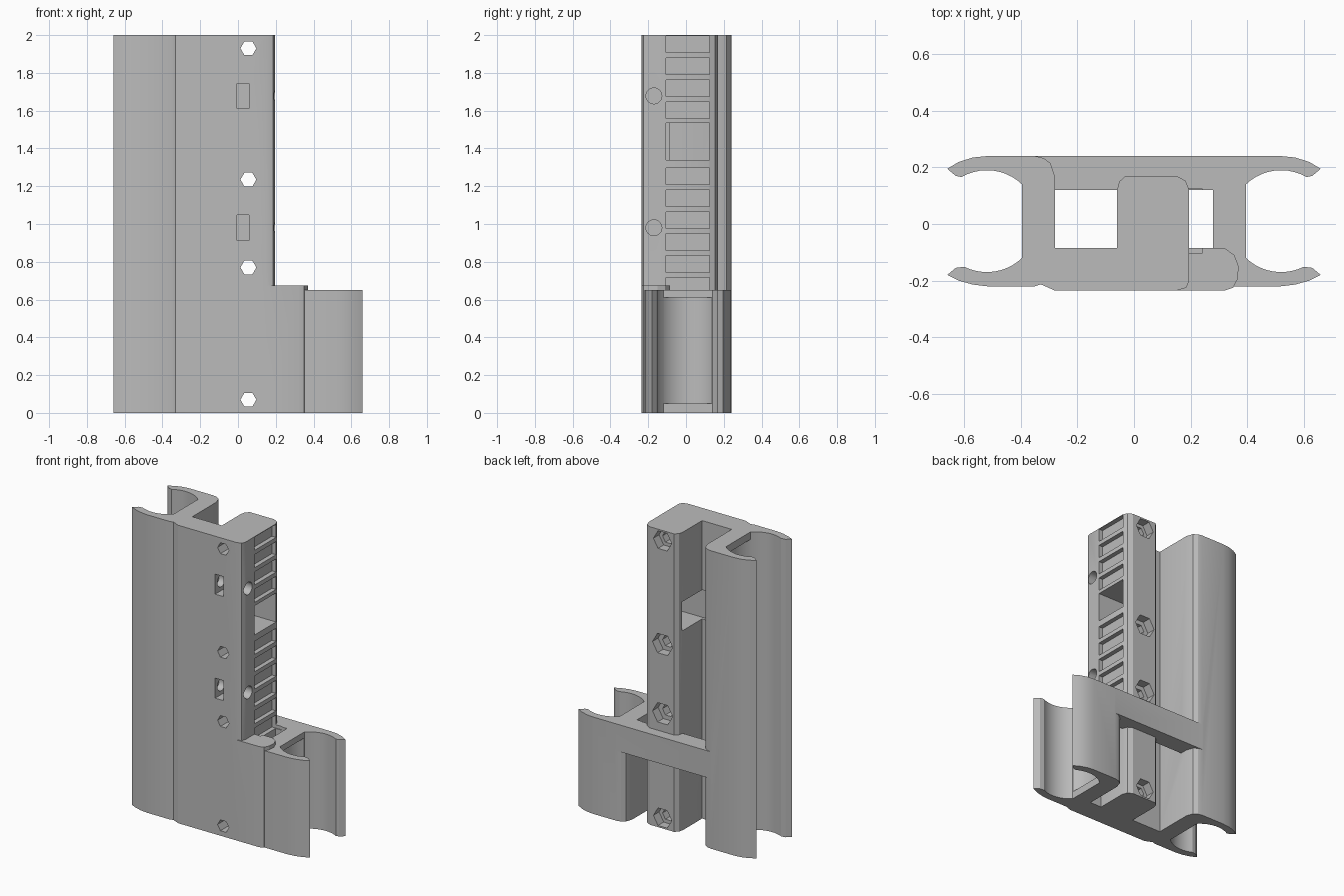
import bpy, bmesh, math
from mathutils import Vector

if "Cube" in bpy.data.objects:
    bpy.data.objects.remove(bpy.data.objects["Cube"])

grey = bpy.data.materials.new("plain grey")
grey.diffuse_color = (0.5, 0.5, 0.5, 1)
grey.use_nodes = True
grey.node_tree.nodes["Principled BSDF"].inputs["Base Color"].default_value = grey.diffuse_color


def prism(name, pts, base, along):
    """Closed solid: a polygon of 3D points pushed along a vector."""
    bm = bmesh.new()
    face = bm.faces.new([bm.verts.new(Vector(p) + Vector(base)) for p in pts])
    ext = bmesh.ops.extrude_face_region(bm, geom=[face])
    new = [v for v in ext["geom"] if isinstance(v, bmesh.types.BMVert)]
    bmesh.ops.translate(bm, verts=new, vec=along)
    bmesh.ops.recalc_face_normals(bm, faces=bm.faces)
    mesh = bpy.data.meshes.new(name)
    bm.to_mesh(mesh)
    bm.free()
    mesh.materials.append(grey)
    ob = bpy.data.objects.new(name, mesh)
    bpy.context.collection.objects.link(ob)
    return ob


def section(name, pts, z0, z1):
    return prism(name, [(x, y, 0) for x, y in pts], (0, 0, z0), (0, 0, z1 - z0))


def box(name, x0, x1, y0, y1, z0, z1):
    return section(name, [(x0, y0), (x1, y0), (x1, y1), (x0, y1)], z0, z1)


def ring(r, n, axis):
    out = []
    for i in range(n):
        a = 2 * math.pi * i / n
        c, s = r * math.cos(a), r * math.sin(a)
        out.append({"x": (0, c, s), "y": (c, 0, s), "z": (c, s, 0)}[axis])
    return out


def combine(target, other, operation):
    mod = target.modifiers.new("join", "BOOLEAN")
    mod.operation, mod.object, mod.solver = operation, other, "EXACT"
    bpy.context.view_layer.objects.active = target
    bpy.ops.object.modifier_apply(modifier=mod.name)
    bpy.data.objects.remove(other)


def gutter(side):
    """C-shaped channel outline from front lip to inner spine face."""
    pts = [(.52, -.22), (.57, -.214), (.62, -.2), (.66, -.18), (.63, -.155)]
    for a0, a1 in ((-63.6, -134), (134, 60)):
        for i in range(11):
            a = math.radians(a0 + (a1 - a0) * i / 10)
            pts.append((.52 + .18 * math.cos(a), .01 + .18 * math.sin(a)))
    pts += [(.63, .17), (.66, .195), (.62, .219), (.57, .235), (.52, .24),
            (.35, .24), (.32, .233), (.295, .215), (.28, .17), (.28, -.085)]
    return [(side * x, y) for x, y in pts]


# Tall rail: left channel, front wall and square post
post = [(-.06, -.085), (-.06, .12), (-.052, .15), (-.03, .17), (.15, .17),
        (.182, .153), (.195, .12), (.195, -.2), (.185, -.225), (.15, -.235),
        (-.28, -.235), (-.33, -.213), (-.35, -.22)]
bracket = section("rail_bracket", gutter(-1) + post, 0, 2)

# Short right channel, raised front pad and rear bridge
combine(bracket, section("short_channel", gutter(1) + [(.3, -.085), (.3, -.22)], 0, .65), "UNION")
pad = [(.15, -.235), (.32, -.235), (.35, -.225), (.366, -.195), (.37, -.15),
       (.355, -.11), (.32, -.085), (.15, -.085)]
combine(bracket, section("front_pad", pad, 0, .675), "UNION")
combine(bracket, box("rear_bridge", -.36, .36, .12, .24, .47, .65), "UNION")

cutters = []
# Deeper round hollow in each channel, leaving flat end stops
for x, top in ((-.52, 1.95), (.52, .61)):
    cutters.append(prism("hollow", ring(.179, 48, "z"), (x, .01, .05), (0, 0, top - .05)))

# Shallow ladder slots in the post side, with one window right through
for i in range(12):
    z = 1.908 - i * .1164
    if i not in (4, 5):
        cutters.append(box("slot", .165, .3 if z > .7 else .24, -.105, .125, z, z + .088))
cutters.append(box("window", -.1, .25, -.105, .125, 1.34, 1.535))

# Bolt holes through the post with wider hexagonal pockets at the back
for z in (1.93, 1.235, .77, .07):
    cutters.append(prism("bolt_hole", ring(.042, 6, "y"), (.055, -.3, z), (0, .6, 0)))
    pocket_r = .075 if .1 < z < 1.9 else .068
    cutters.append(prism("nut_pocket", ring(pocket_r, 6, "y"), (.055, .11, z), (0, .1, 0)))

# Side screw holes and their square nut slots in the front
for z in (1.678, .98):
    cutters.append(prism("screw_hole", ring(.042, 24, "x"), (-.05, -.17, z), (.3, 0, 0)))
    cutters.append(box("nut_slot", -.005, .058, -.3, -.11, z - .067, z + .067))

for c in cutters:
    combine(bracket, c, "DIFFERENCE")

# Smooth curves, crisp edges
bpy.ops.object.select_all(action="DESELECT")
bracket.select_set(True)
bpy.context.view_layer.objects.active = bracket
bpy.ops.object.shade_smooth_by_angle(angle=math.radians(22))
